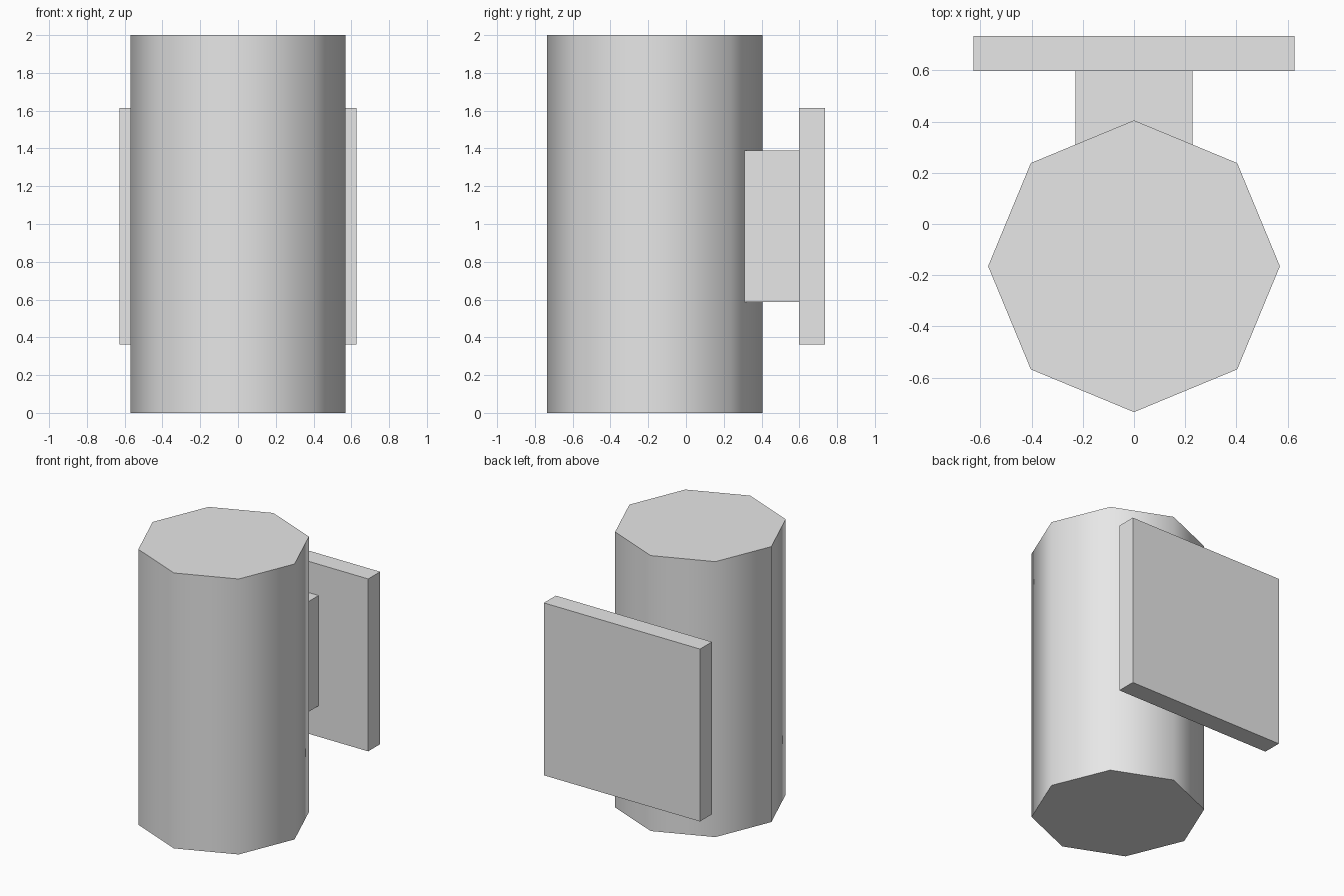
import bpy
import math

default = bpy.data.objects.get("Cube")
if default:
    bpy.data.objects.remove(default, do_unlink=True)

# Single plain grey
grey = bpy.data.materials.new("plain_grey")
grey.use_nodes = True
grey.diffuse_color = (0.8, 0.8, 0.8, 1)
grey.node_tree.nodes["Principled BSDF"].inputs["Base Color"].default_value = (0.8, 0.8, 0.8, 1)


def box(name, x, y, z):
    """Box spanning the given (low, high) ranges."""
    spans = (x, y, z)
    bpy.ops.mesh.primitive_cube_add(size=1, location=[(a + b) / 2 for a, b in spans])
    ob = bpy.context.object
    ob.name = name
    ob.scale = [b - a for a, b in spans]
    bpy.ops.object.transform_apply(location=False, rotation=False, scale=True)
    ob.data.materials.append(grey)
    return ob


# Eight-sided body, smooth round the side with sharp cap edges
bpy.ops.mesh.primitive_cylinder_add(vertices=8, radius=0.57, depth=2, location=(0, -0.165, 1))
body = bpy.context.object
body.name = "lamp_body"
body.data.materials.append(grey)
bpy.ops.object.shade_smooth_by_angle(angle=math.radians(50))

# Bracket running into the body, and the wall plate behind it
box("bracket_arm", (-0.228, 0.228), (0.2, 0.598), (0.587, 1.388))
box("wall_plate", (-0.627, 0.627), (0.598, 0.735), (0.363, 1.615))
